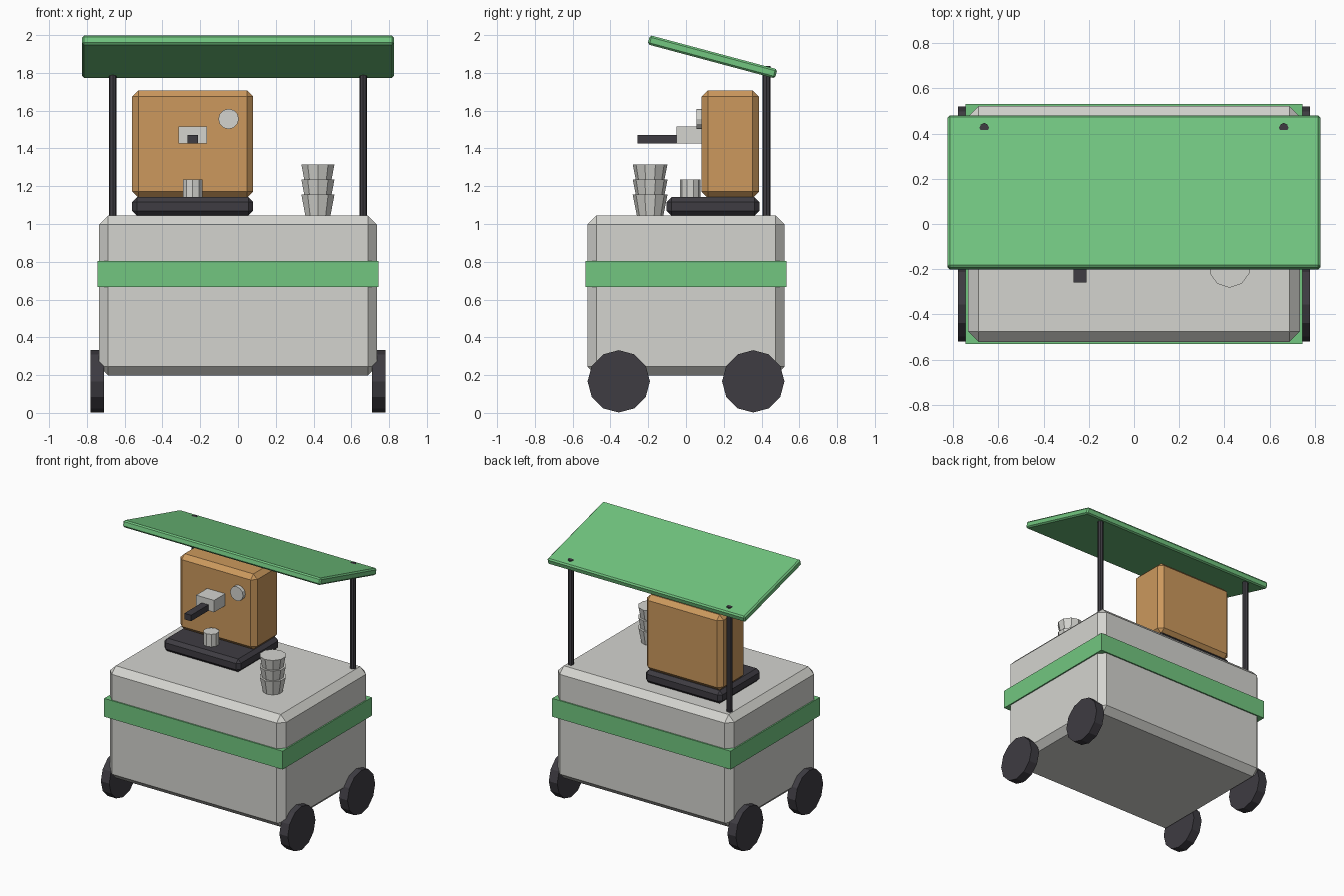
import bpy, bmesh, math
from mathutils import Matrix

if "Cube" in bpy.data.objects:
    bpy.data.objects.remove(bpy.data.objects["Cube"])


def srgb(r, g, b):
    def lin(c):
        c /= 255
        return c / 12.92 if c <= 0.04045 else ((c + 0.055) / 1.055) ** 2.4
    return (lin(r), lin(g), lin(b), 1)


def material(name, rgb):
    m = bpy.data.materials.new(name)
    m.diffuse_color = srgb(*rgb)
    m.use_nodes = True
    m.node_tree.nodes["Principled BSDF"].inputs["Base Color"].default_value = m.diffuse_color
    return m


GREY = material("light_grey", (212, 212, 207))
GREEN = material("green", (114, 198, 128))
BROWN = material("caramel_brown", (204, 153, 93))
DARK = material("charcoal", (62, 60, 66))


def finish(name, bm, mat, matrix=Matrix()):
    bmesh.ops.recalc_face_normals(bm, faces=bm.faces)
    me = bpy.data.meshes.new(name)
    bm.to_mesh(me)
    bm.free()
    me.transform(matrix)
    me.materials.append(mat)
    ob = bpy.data.objects.new(name, me)
    bpy.context.collection.objects.link(ob)
    return ob


def box(name, x, y, z, mat, bevel=0, tilt=0):
    """Box from (min, max) ranges, optionally chamfered and tilted about x."""
    size = [b - a for a, b in (x, y, z)]
    centre = [(a + b) / 2 for a, b in (x, y, z)]
    bm = bmesh.new()
    bmesh.ops.create_cube(bm, size=1)
    bmesh.ops.scale(bm, vec=size, verts=bm.verts)
    if bevel:
        bmesh.ops.bevel(bm, geom=bm.edges[:], offset=bevel, segments=1,
                        profile=0.5, affect='EDGES')
    return finish(name, bm, mat,
                  Matrix.Translation(centre) @ Matrix.Rotation(tilt, 4, 'X'))


def cylinder(name, centre, r_low, r_high, length, sides, mat, axis='Z'):
    bm = bmesh.new()
    bmesh.ops.create_cone(bm, cap_ends=True, segments=sides,
                          radius1=r_low, radius2=r_high, depth=length)
    turn = {'X': Matrix.Rotation(math.pi / 2, 4, 'Y'),
            'Y': Matrix.Rotation(math.pi / 2, 4, 'X'), 'Z': Matrix()}[axis]
    return finish(name, bm, mat, Matrix.Translation(centre) @ turn)


# Cart body with painted band
box("cart_body", (-0.735, 0.735), (-0.522, 0.522), (0.198, 1.045), GREY, 0.047)
box("cart_band", (-0.745, 0.745), (-0.532, 0.532), (0.667, 0.805), GREEN)

# Wheels and canopy posts
for sx, side in ((-1, "left"), (1, "right")):
    for sy, end in ((-1, "front"), (1, "back")):
        cylinder(f"wheel_{end}_{side}", (sx * 0.745, sy * 0.356, 0.167),
                 0.165, 0.165, 0.07, 12, DARK, 'X')
    cylinder(f"canopy_post_{side}", (sx * 0.663, 0.426, 1.437),
             0.021, 0.021, 0.80, 8, DARK)

# Sloping canopy
box("canopy", (-0.825, 0.825), (-0.209, 0.489), (1.86, 1.91), GREEN, 0.01,
    math.radians(-15))

# Coffee machine
box("machine_base", (-0.56, 0.08), (-0.102, 0.388), (1.045, 1.142), DARK, 0.025)
box("machine_body", (-0.56, 0.08), (0.083, 0.386), (1.138, 1.708), BROWN, 0.033)
box("brew_head", (-0.315, -0.165), (-0.05, 0.10), (1.425, 1.515), GREY)
box("brew_handle", (-0.267, -0.211), (-0.258, -0.04), (1.425, 1.47), DARK)
cylinder("pressure_gauge", (-0.05, 0.077, 1.556), 0.054, 0.054, 0.045, 12, GREY, 'Y')
cylinder("filled_cup", (-0.24, 0.023, 1.187), 0.055, 0.055, 0.098, 10, GREY)

# Stack of nested cups
for i in range(3):
    cylinder(f"stacked_cup_{i + 1}", (0.423, -0.19, 1.1 + i * 0.08),
             0.07, 0.092, 0.11, 10, GREY)
